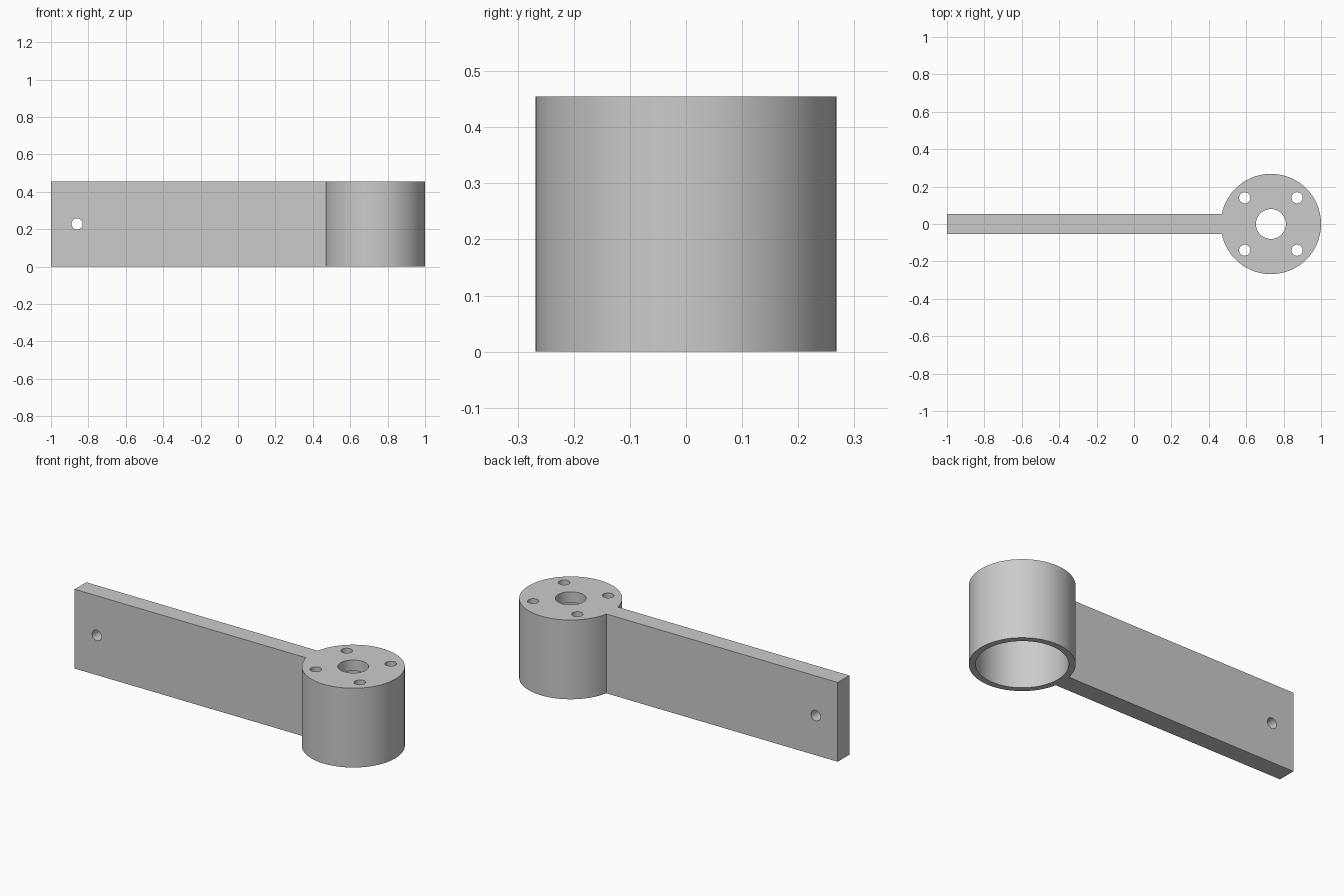
import bpy
import math

if "Cube" in bpy.data.objects:
    bpy.data.objects.remove(bpy.data.objects["Cube"], do_unlink=True)

HEIGHT = 0.455        # overall height
HUB_X = 0.732         # hub axis
HUB_R = 0.268         # hub outer radius
BORE_R = 0.234        # hub cavity radius
CAP = 0.063           # thickness of the hub's closed top
ARM_T = 0.105         # arm thickness
SCREW_R = 0.03        # screw hole radius

grey = bpy.data.materials.new("grey_plastic")
grey.use_nodes = True
grey.diffuse_color = (0.6, 0.6, 0.6, 1)
grey.node_tree.nodes["Principled BSDF"].inputs["Base Color"].default_value = (0.6, 0.6, 0.6, 1)


def cylinder(name, radius, depth, location, sides=96, rotation=(0, 0, 0)):
    bpy.ops.mesh.primitive_cylinder_add(vertices=sides, radius=radius, depth=depth,
                                        location=location, rotation=rotation)
    obj = bpy.context.object
    obj.name = name
    obj.data.materials.append(grey)
    return obj


def combine(target, tool, operation):
    """Apply a boolean to the target and discard the tool object."""
    mod = target.modifiers.new(operation.lower(), "BOOLEAN")
    mod.operation = operation
    mod.solver = "EXACT"
    mod.object = tool
    bpy.context.view_layer.objects.active = target
    bpy.ops.object.modifier_apply(modifier=mod.name)
    bpy.data.objects.remove(tool, do_unlink=True)


# Hub with the flat arm joined to its side
bracket = cylinder("hub_and_arm", HUB_R, HEIGHT, (HUB_X, 0, HEIGHT / 2))
arm_end = HUB_X - HUB_R + 0.02
bpy.ops.mesh.primitive_cube_add(size=1, location=((arm_end - 1) / 2, 0, HEIGHT / 2))
arm = bpy.context.object
arm.name = "arm"
arm.scale = (arm_end + 1, ARM_T, HEIGHT)
arm.data.materials.append(grey)
bpy.context.view_layer.update()
combine(bracket, arm, "UNION")

# Cavity open at the bottom of the hub
cavity_depth = HEIGHT - CAP + 0.1
cavity = cylinder("cavity_cutter", BORE_R, cavity_depth,
                  (HUB_X, 0, HEIGHT - CAP - cavity_depth / 2))
combine(bracket, cavity, "DIFFERENCE")

# Shaft hole and four screw holes through the cap
combine(bracket, cylinder("shaft_cutter", 0.08, 0.3, (HUB_X, 0, HEIGHT), 64), "DIFFERENCE")
for sx in (-1, 1):
    for sy in (-1, 1):
        hole = cylinder("screw_cutter", SCREW_R, 0.3,
                        (HUB_X + sx * 0.14, sy * 0.14, HEIGHT), 32)
        combine(bracket, hole, "DIFFERENCE")

# Mounting hole near the free end of the arm
hole = cylinder("mount_cutter", SCREW_R, 0.4, (-0.86, 0, HEIGHT / 2), 32,
                (math.pi / 2, 0, 0))
combine(bracket, hole, "DIFFERENCE")

# Smooth curved walls, crisp edges
bpy.ops.object.select_all(action="DESELECT")
bracket.select_set(True)
bpy.context.view_layer.objects.active = bracket
bpy.ops.object.shade_smooth_by_angle(angle=math.radians(30))
